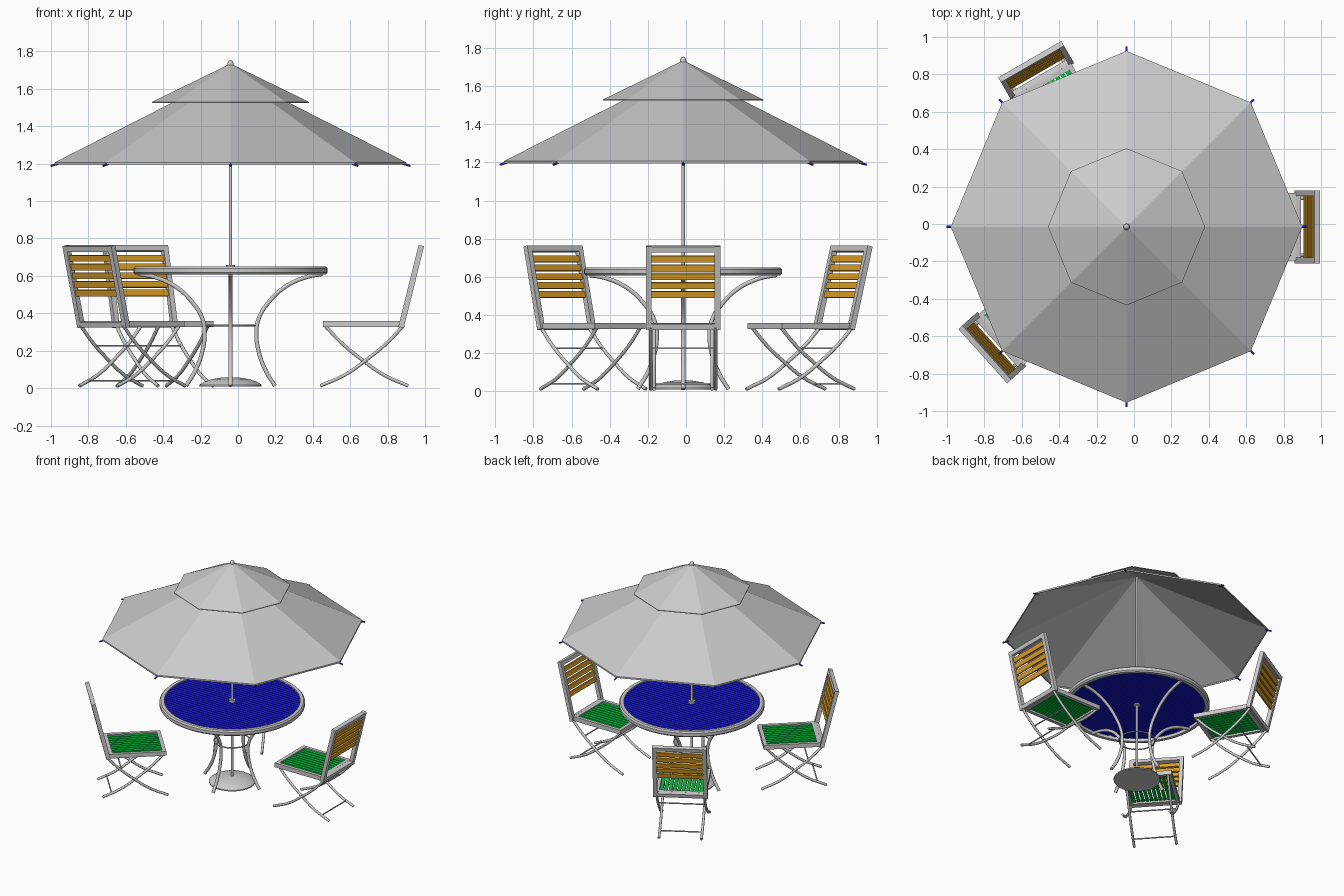
import bpy, bmesh
from math import cos, sin, pi, radians, sqrt, atan2
from mathutils import Matrix, Vector

if "Cube" in bpy.data.objects:
    bpy.data.objects.remove(bpy.data.objects["Cube"])

CENTRE = Matrix.Translation((-0.04, -0.015, 0))


def material(name, rgb):
    m = bpy.data.materials.new(name)
    m.diffuse_color = (*rgb, 1)
    m.use_nodes = True
    m.node_tree.nodes["Principled BSDF"].inputs["Base Color"].default_value = m.diffuse_color
    return m


BLUE = material("blue", (0.01, 0.01, 0.75))
GREEN = material("green", (0.0, 0.6, 0.05))
ORANGE = material("orange", (0.75, 0.36, 0.02))


def add(name, data, mat=None, matrix=CENTRE):
    ob = bpy.data.objects.new(name, data)
    bpy.context.collection.objects.link(ob)
    ob.matrix_world = matrix
    if mat:
        data.materials.append(mat)
    return ob


def smooth(ob):
    bpy.ops.object.select_all(action='DESELECT')
    bpy.context.view_layer.objects.active = ob
    ob.select_set(True)
    bpy.ops.object.shade_smooth_by_angle(angle=radians(40))


def lathe(name, profile, n, mat=None, closed=False, shade=True):
    """Revolve (r, z) points about the z axis."""
    bm = bmesh.new()
    rings = [[bm.verts.new((r * cos(2 * pi * i / n), r * sin(2 * pi * i / n), z))
              for i in range(n)] for r, z in profile]
    pairs = list(zip(rings, rings[1:])) + ([(rings[-1], rings[0])] if closed else [])
    for a, b in pairs:
        for i in range(n):
            j = (i + 1) % n
            bm.faces.new((a[i], a[j], b[j], b[i]))
    bmesh.ops.remove_doubles(bm, verts=bm.verts, dist=1e-5)
    bmesh.ops.recalc_face_normals(bm, faces=bm.faces)
    me = bpy.data.meshes.new(name)
    bm.to_mesh(me)
    bm.free()
    ob = add(name, me, mat)
    if shade:
        smooth(ob)
    return ob


def boxes(name, items, mat=None):
    """One mesh of boxes, each (centre, size, tilt about y)."""
    bm = bmesh.new()
    for c, s, tilt in items:
        bmesh.ops.create_cube(bm, size=1, matrix=Matrix.Translation(c)
                              @ Matrix.Rotation(tilt, 4, 'Y') @ Matrix.Diagonal((*s, 1)))
    me = bpy.data.meshes.new(name)
    bm.to_mesh(me)
    bm.free()
    return add(name, me, mat)


def tubes(name, paths, r, mat=None, cyclic=False):
    cu = bpy.data.curves.new(name, 'CURVE')
    cu.dimensions = '3D'
    cu.bevel_depth, cu.bevel_resolution, cu.resolution_u = r, 3, 6
    cu.use_fill_caps = True
    for pts in paths:
        sp = cu.splines.new('BEZIER')
        sp.bezier_points.add(len(pts) - 1)
        for bp, p in zip(sp.bezier_points, pts):
            bp.co = p
            bp.handle_left_type = bp.handle_right_type = 'AUTO'
        sp.use_cyclic_u = cyclic
    return add(name, cu, mat)


def around(path, n):
    """Copies of an (r, z) path turned about the z axis."""
    return [[(r * cos(2 * pi * k / n), r * sin(2 * pi * k / n), z) for r, z in path]
            for k in range(n)]


# Umbrella: two eight-sided canopies, pole, base, finial, rib tips
for name, prof in (("lower_canopy", [(0.94, 1.195), (0.94, 1.207), (0.0, 1.685)]),
                   ("upper_canopy", [(0.42, 1.525), (0.42, 1.53), (0.0, 1.735)])):
    ob = lathe(name, prof, 8, shade=False)
    mod = ob.modifiers.new("thickness", 'SOLIDIFY')
    mod.thickness, mod.offset = 0.005, -1
lathe("pole", [(0, 0.01), (0.009, 0.01), (0.009, 1.73), (0, 1.73)], 16)
lathe("finial", [(0, 1.72), (0.017, 1.725), (0.016, 1.738), (0.008, 1.752), (0, 1.755)], 16)
lathe("umbrella_base", [(0, 0.01), (0.166, 0.01), (0.166, 0.018), (0.14, 0.035),
                        (0.1, 0.048), (0.05, 0.056), (0, 0.058)], 40)
tubes("rib_tips", around([(0.92, 1.2), (0.962, 1.188)], 8), 0.006, BLUE)

# Table: rim, slatted top, hub, four curved legs and a brace ring
lathe("table_rim", [(0.485, 0.607), (0.51, 0.607), (0.519, 0.617), (0.519, 0.64),
                    (0.51, 0.65), (0.485, 0.65)], 64, closed=True)
lathe("table_hub", [(0.009, 0.62), (0.024, 0.62), (0.024, 0.657), (0.009, 0.657)], 20, closed=True)
slats = []
for k in range(-16, 17):
    y = k * 0.0295
    slats.append(((0, y, 0.635), (2 * sqrt(max(0.49 ** 2 - y * y, 0.001)), 0.025, 0.012), 0))
boxes("table_slats", slats, BLUE)
tubes("table_legs", around([(0.49, 0.61), (0.4, 0.592), (0.29, 0.54), (0.205, 0.46),
                            (0.15, 0.37), (0.138, 0.29), (0.155, 0.18), (0.19, 0.09),
                            (0.238, 0.012)], 4), 0.0115)
tubes("brace_ring", [[p[0] for p in around([(0.128, 0.335)], 12)]], 0.005, cyclic=True)

# Chair, modelled along +x with its back outward
BACK_LOW, BACK_TOP = Vector((0.912, 0, 0.325)), Vector((1.02, 0, 0.762))
lean = atan2(BACK_TOP.x - BACK_LOW.x, BACK_TOP.z - BACK_LOW.z)
length = (BACK_TOP - BACK_LOW).length


def on_back(z):
    return BACK_LOW.lerp(BACK_TOP, (z - BACK_LOW.z) / (BACK_TOP.z - BACK_LOW.z))


mid = (BACK_LOW + BACK_TOP) / 2
frame = [((mid.x, s * 0.18, mid.z), (0.03, 0.03, length), lean) for s in (-1, 1)]
frame += [(on_back(z), (0.03, 0.34, 0.03), lean) for z in (0.341, 0.746)]
seat_frame = [((0.705, s * 0.168, 0.3425), (0.42, 0.026, 0.033), 0) for s in (-1, 1)]
seat_frame += [((x, 0, 0.3425), (0.028, 0.32, 0.033), 0) for x in (0.509, 0.893)]
rear_foot = [(0.505, 0.335), (0.59, 0.245), (0.705, 0.15), (0.82, 0.07), (0.95, 0.012)]
front_foot = [(1.43 - x, z) for x, z in rear_foot]
legs = [[(x, s * w, z) for x, z in path]
        for path, w in ((rear_foot, 0.152), (front_foot, 0.17)) for s in (-1, 1)]
parts = [
    boxes("chair_back_frame", frame),
    boxes("chair_back_slats", [(on_back(0.508 + 0.0465 * k), (0.014, 0.335, 0.034), lean)
                               for k in range(5)], ORANGE),
    boxes("chair_seat_frame", seat_frame),
    boxes("chair_seat_slats", [((0.70, (k - 4.5) * 0.0315, 0.345), (0.37, 0.023, 0.012), 0)
                               for k in range(10)], GREEN),
    tubes("chair_legs", legs, 0.0095),
    tubes("chair_crossbars", [[(0.885, -0.152, 0.04), (0.885, 0.152, 0.04)],
                              [(0.815, -0.17, 0.226), (0.815, 0.17, 0.226)]], 0.005),
]

# Second and third chairs turned about the table
for angle in (120, 222):
    for part in parts:
        add(part.name, part.data, matrix=CENTRE @ Matrix.Rotation(radians(angle), 4, 'Z'))
